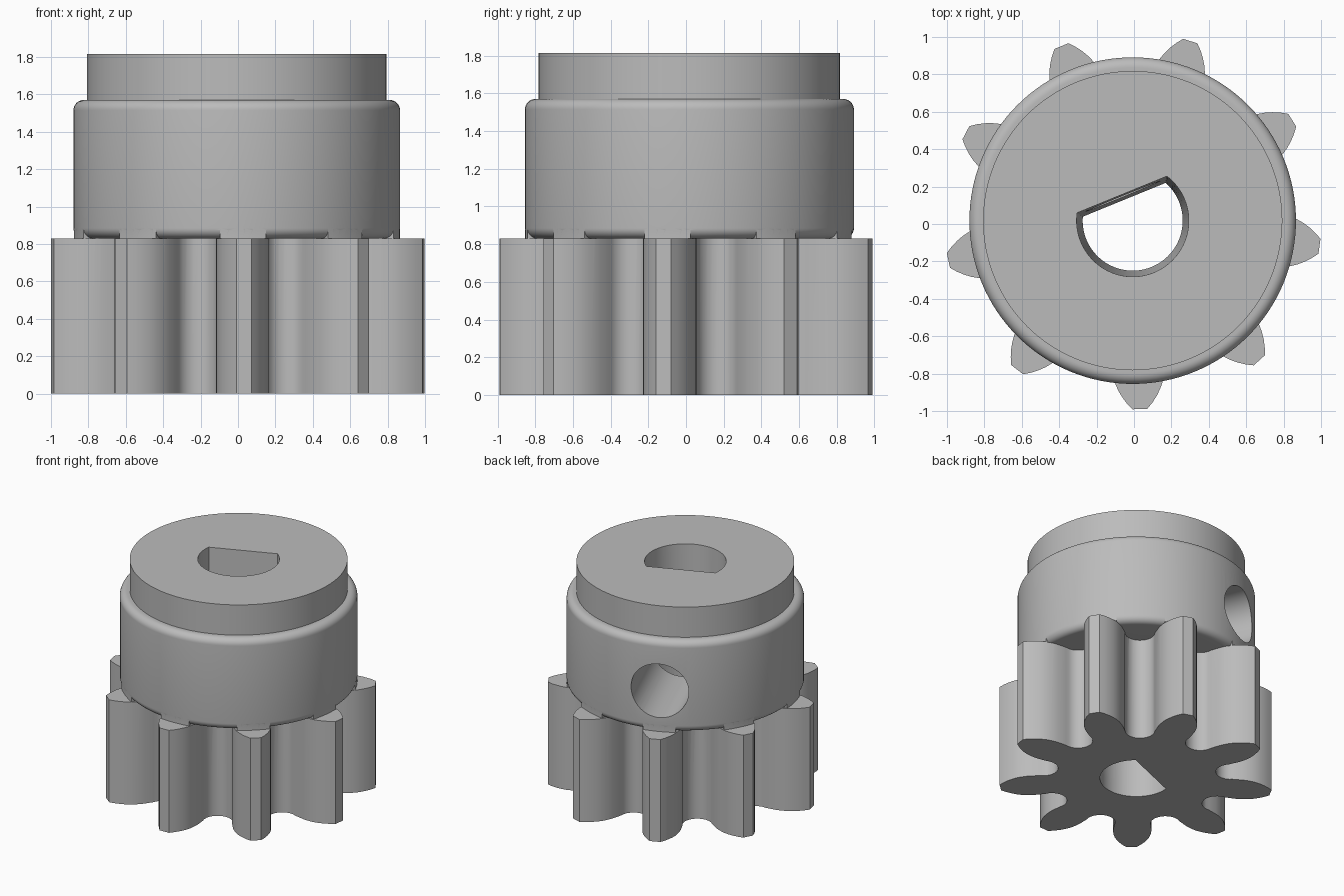
import bpy, bmesh, math
from mathutils import Matrix, Vector

cube = bpy.data.objects.get("Cube")
if cube:
    bpy.data.objects.remove(cube, do_unlink=True)

AXIS = Vector((-0.007, 0.018, 0))      # shaft axis position
TEETH = 9
PHASE = math.radians(-87.8)            # direction of the first tooth
SCREW = PHASE + math.radians(200)      # direction of shaft flat and screw hole
PITCH = math.tau / TEETH
SHOULDER = 0.83                        # top of the toothed part
COLLAR_R = 0.873

metal = bpy.data.materials.new("plain_grey")
metal.use_nodes = True
grey = (0.5, 0.5, 0.5, 1)
metal.diffuse_color = grey
metal.node_tree.nodes["Principled BSDF"].inputs["Base Color"].default_value = grey


def loft(name, stacks):
    """Closed solids, each made from a stack of matching rings."""
    bm = bmesh.new()
    for rings in stacks:
        loops = [[bm.verts.new(p) for p in ring] for ring in rings]
        count = len(loops[0])
        for low, high in zip(loops, loops[1:]):
            for i in range(count):
                j = (i + 1) % count
                bm.faces.new((low[i], low[j], high[j], high[i]))
        bm.faces.new(loops[0][::-1])
        bm.faces.new(loops[-1])
    bmesh.ops.recalc_face_normals(bm, faces=bm.faces)
    mesh = bpy.data.meshes.new(name)
    bm.to_mesh(mesh)
    bm.free()
    mesh.materials.append(metal)
    obj = bpy.data.objects.new(name, mesh)
    obj.location = AXIS
    bpy.context.collection.objects.link(obj)
    return obj


def polar(r, a, z):
    return Vector((r * math.cos(a), r * math.sin(a), z))


def circle(r, z, n=128):
    return [polar(r, math.tau * i / n, z) for i in range(n)]


def prism(outline, z0, z1):
    return [[Vector((p[0], p[1], z)) for p in outline] for z in (z0, z1)]


def combine(body, other, operation):
    mod = body.modifiers.new(operation.lower(), 'BOOLEAN')
    mod.operation = operation
    mod.solver = 'EXACT'
    mod.object = other
    bpy.context.view_layer.update()
    bpy.context.view_layer.objects.active = body
    bpy.ops.object.modifier_apply(modifier=mod.name)
    bpy.data.objects.remove(other, do_unlink=True)


# Toothed part: bulging flanks joined by round-bottomed gaps
flank = [(0.77, 0.14), (0.80, 0.139), (0.835, 0.134), (0.87, 0.126), (0.905, 0.112),
         (0.94, 0.093), (0.975, 0.069), (1.008, 0.04)]
outline = []
for k in range(TEETH):
    turn = Matrix.Rotation(PHASE + k * PITCH, 2)
    gap_turn = Matrix.Rotation(PHASE + (k + 0.5) * PITCH, 2)
    tooth = [(x, -w) for x, w in flank] + [(x, w) for x, w in reversed(flank)]
    outline += [turn @ Vector(p) for p in tooth]
    for i in range(13):
        t = math.pi * (i / 12 - 0.5)
        outline.append(gap_turn @ Vector((0.70 - 0.11 * math.cos(t), 0.11 * math.sin(t))))
gear = loft("pinion_gear", [prism(outline, 0, SHOULDER)])

# Collar with rounded edges, and the narrower neck above it
top, fillet = 1.57, 0.055
rings = [circle(0.5, 0.4), circle(0.5, SHOULDER)]
for z, start in ((SHOULDER + fillet, -90), (top - fillet, 0)):
    for i in range(9):
        t = math.radians(start + 90 * i / 8)
        rings.append(circle(COLLAR_R - fillet + fillet * math.cos(t), z + fillet * math.sin(t)))
rings += [circle(0.80, top), circle(0.80, 1.815)]
combine(gear, loft("collar", [rings]), 'UNION')

# Square-edged fillers where each tooth meets the rounded collar edge
fillers = []
for k in range(TEETH):
    mid = PHASE + k * PITCH
    half = math.radians(8.1)
    arc = [mid + half * (i / 4 - 1) for i in range(9)]
    sector = [polar(COLLAR_R - 0.001, a, 0) for a in arc] + [polar(0.7, a, 0) for a in reversed(arc)]
    fillers.append(prism(sector, SHOULDER - 0.03, SHOULDER + 0.07))
combine(gear, loft("tooth_fillers", fillers), 'UNION')


# Tapered D-shaped shaft bore
def d_ring(r, flat, z, n=64):
    a0 = math.acos(flat / r)
    return [polar(r, SCREW + a0 + (math.tau - 2 * a0) * i / n, z) for i in range(n + 1)]


bore = loft("shaft_bore", [[d_ring(0.267, 0.12, -0.02), d_ring(0.30, 0.151, 1.835)]])
combine(gear, bore, 'DIFFERENCE')

# Set-screw hole from the collar side into the bore
place = Matrix.Translation((0, 0, 1.16)) @ Matrix.Rotation(SCREW, 4, 'Z') @ Matrix.Rotation(math.pi / 2, 4, 'Y')
drill = [[place @ p for p in circle(0.217, reach, 64)] for reach in (0.05, 1.1)]
combine(gear, loft("screw_hole", [drill]), 'DIFFERENCE')

# Smooth shading with crisp edges
bpy.ops.object.select_all(action='DESELECT')
gear.select_set(True)
bpy.context.view_layer.objects.active = gear
bpy.ops.object.shade_smooth_by_angle(angle=math.radians(30))
